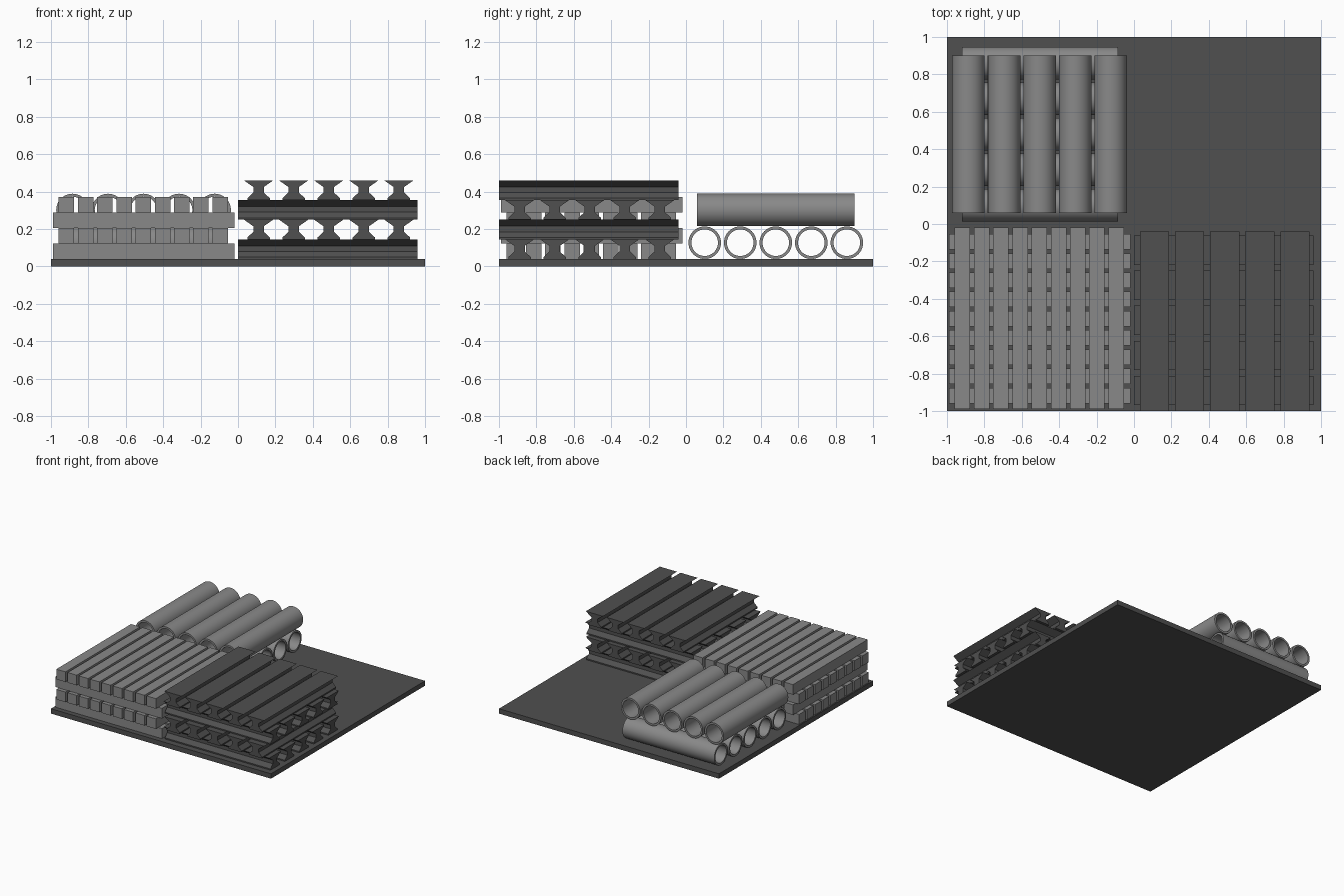
import bpy, bmesh, math

if "Cube" in bpy.data.objects:
    bpy.data.objects.remove(bpy.data.objects["Cube"], do_unlink=True)


def material(name, value):
    mat = bpy.data.materials.new(name)
    mat.use_nodes = True
    colour = (value, value, value, 1)
    mat.diffuse_color = colour
    mat.node_tree.nodes["Principled BSDF"].inputs["Base Color"].default_value = colour
    return mat


dark_steel = material("dark_steel", 0.08)
pale_grey = material("pale_grey", 0.25)


def place(axis, along, across, z):
    """Turn a position along and across a bar into x, y, z."""
    return (along, across, z) if axis == "x" else (across, along, z)


def finish(name, bm, mat, smooth=False):
    bmesh.ops.recalc_face_normals(bm, faces=bm.faces)
    mesh = bpy.data.meshes.new(name)
    bm.to_mesh(mesh)
    bm.free()
    mesh.materials.append(mat)
    if smooth:
        mesh.shade_smooth()
        mesh.set_sharp_from_angle(angle=math.radians(40))
    obj = bpy.data.objects.new(name, mesh)
    bpy.context.scene.collection.objects.link(obj)
    return obj


def bridge(bm, a, b):
    for i in range(len(a)):
        j = (i + 1) % len(a)
        bm.faces.new((a[i], a[j], b[j], b[i]))


def bar(name, section, axis, start, end, centre, z, mat):
    """Extrude a cross-section into a solid bar."""
    bm = bmesh.new()
    ends = [[bm.verts.new(place(axis, s, centre + u, z + v)) for u, v in section]
            for s in (start, end)]
    bridge(bm, *ends)
    for loop in ends:
        bm.faces.new(loop)
    return finish(name, bm, mat)


def pipe(name, axis, start, end, centre, z, outer=0.087, inner=0.071, sides=40):
    """Open tube with wall thickness."""
    bm = bmesh.new()
    rings = []
    for s, r in ((start, outer), (end, outer), (end, inner), (start, inner)):
        angles = [math.tau * i / sides for i in range(sides)]
        rings.append([bm.verts.new(place(axis, s, centre + r * math.cos(t), z + r * math.sin(t)))
                      for t in angles])
    for i in range(4):
        bridge(bm, rings[i], rings[(i + 1) % 4])
    return finish(name, bm, pale_grey, smooth=True)


def rectangle(width, height):
    w = width / 2
    return [(-w, 0), (w, 0), (w, height), (-w, height)]


# Ground plate
bar("base_plate", rectangle(2, 0.04), "x", -1, 1, 0, 0, dark_steel)

# Stack of flanged steel beams, alternating direction
half = [(0.06, 0), (0.06, 0.01), (0.028, 0.04), (0.028, 0.07), (0.078, 0.105)]
beam_section = half + [(-u, v) for u, v in reversed(half)]
for layer in range(4):
    z = 0.04 + 0.105 * layer
    for i in range(5):
        name = f"steel_beam_{layer + 1}_{i + 1}"
        if layer % 2 == 0:
            bar(name, beam_section, "x", 0, 0.96, -0.89 + 0.1875 * i, z, dark_steel)
        else:
            bar(name, beam_section, "y", -1, -0.04, 0.11 + 0.1875 * i, z, dark_steel)

# Stack of square slabs, alternating direction
for layer in range(4):
    z = 0.04 + 0.083 * layer
    for i in range(9):
        name = f"block_bar_{layer + 1}_{i + 1}"
        section = rectangle(0.083, 0.083)
        offset = -0.917 + 0.1027 * i
        if layer % 2 == 0:
            bar(name, section, "x", -0.99, -0.02, offset, z, pale_grey)
        else:
            bar(name, section, "y", -0.99, -0.02, offset, z, pale_grey)

# Two crossed layers of pipes
for i in range(5):
    pipe(f"lower_pipe_{i + 1}", "x", -0.92, -0.085, 0.1 + 0.19 * i, 0.127)
    pipe(f"upper_pipe_{i + 1}", "y", 0.06, 0.9, -0.885 + 0.19 * i, 0.302)
